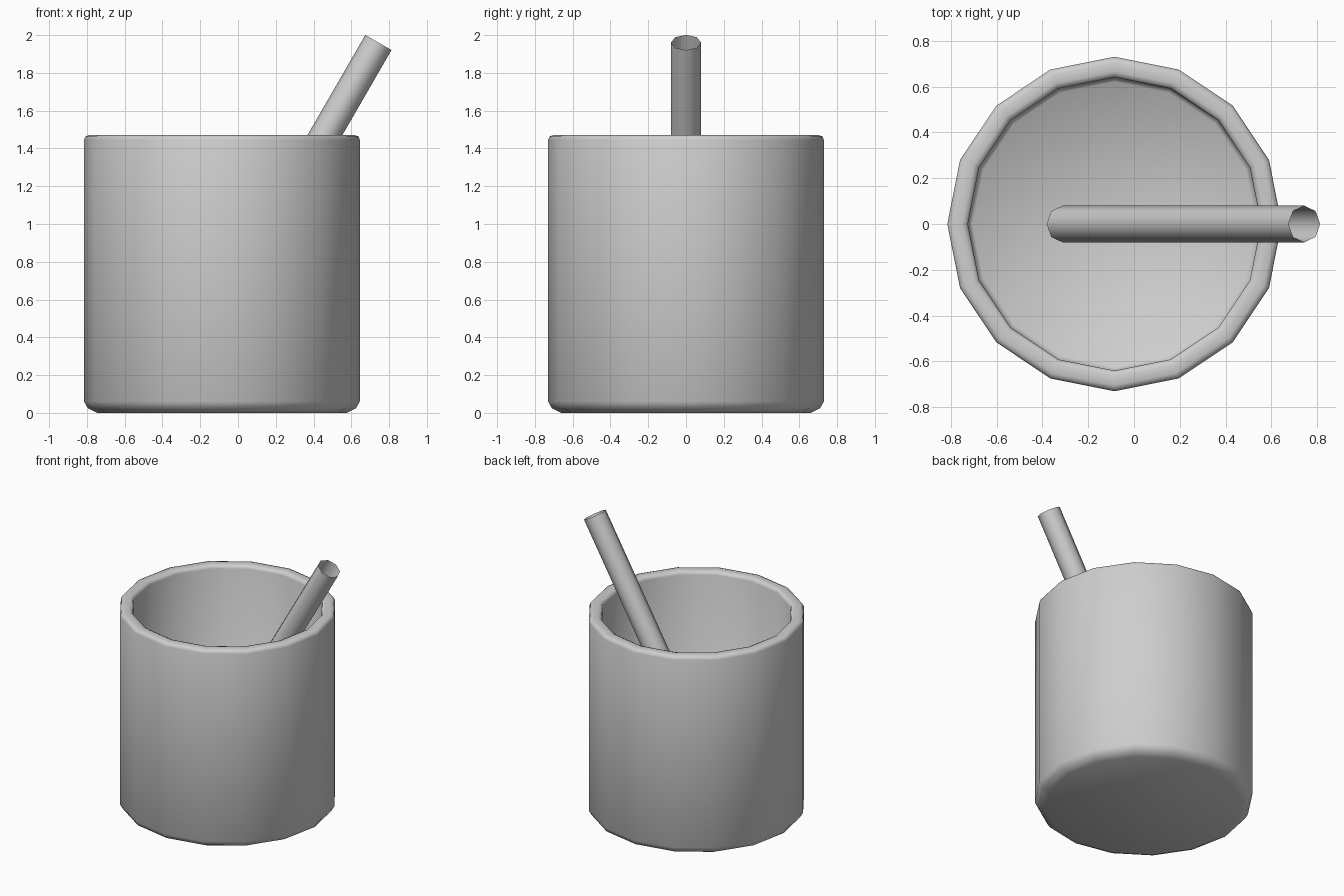
import bpy, bmesh, math
from mathutils import Vector, Matrix

cube = bpy.data.objects.get("Cube")
if cube:
    bpy.data.objects.remove(cube, do_unlink=True)

GREY = (0.62, 0.62, 0.62, 1.0)
grey = bpy.data.materials.new("plain grey")
grey.use_nodes = True
grey.diffuse_color = GREY
grey.node_tree.nodes["Principled BSDF"].inputs["Base Color"].default_value = GREY


def lathe(name, profile, sides, smooth, caps):
    """Revolve (radius, height) points around z; optionally cap both ends."""
    bm = bmesh.new()
    rings = []
    for radius, height in profile:
        rings.append([bm.verts.new((radius * math.cos(math.tau * i / sides),
                                    radius * math.sin(math.tau * i / sides), height))
                      for i in range(sides)])
    for a, b in zip(rings, rings[1:]):
        for i in range(sides):
            j = (i + 1) % sides
            bm.faces.new((a[i], a[j], b[j], b[i]))
    if caps:
        bm.faces.new(rings[0][::-1])
        bm.faces.new(rings[-1])
    mesh = bpy.data.meshes.new(name)
    bm.to_mesh(mesh)
    bm.free()
    mesh.materials.append(grey)
    obj = bpy.data.objects.new(name, mesh)
    bpy.context.collection.objects.link(obj)
    bpy.ops.object.select_all(action='DESELECT')
    obj.select_set(True)
    bpy.context.view_layer.objects.active = obj
    bpy.ops.object.shade_smooth_by_angle(angle=math.radians(smooth))
    return obj


# Cup: rounded base, straight wall, softened rim, inner wall and floor
cup_profile = [(0.66, 0), (0.71, 0.025), (0.73, 0.06),
               (0.73, 1.445), (0.723, 1.463), (0.705, 1.47),
               (0.665, 1.47), (0.647, 1.463), (0.64, 1.445),
               (0.64, 0.11), (0.62, 0.09)]
cup = lathe("cup", cup_profile, 16, 50, True)
cup.location.x = -0.085

# Straw: open thin tube leaning towards +x, resting on the cup floor
bottom, top = Vector((-0.312, 0, 0.133)), Vector((0.743, 0, 1.961))
straw = lathe("straw", [(0.08, 0), (0.08, (top - bottom).length)], 8, 60, False)
straw.matrix_world = Matrix.Translation(bottom) @ Matrix.Rotation(math.radians(30), 4, 'Y')
